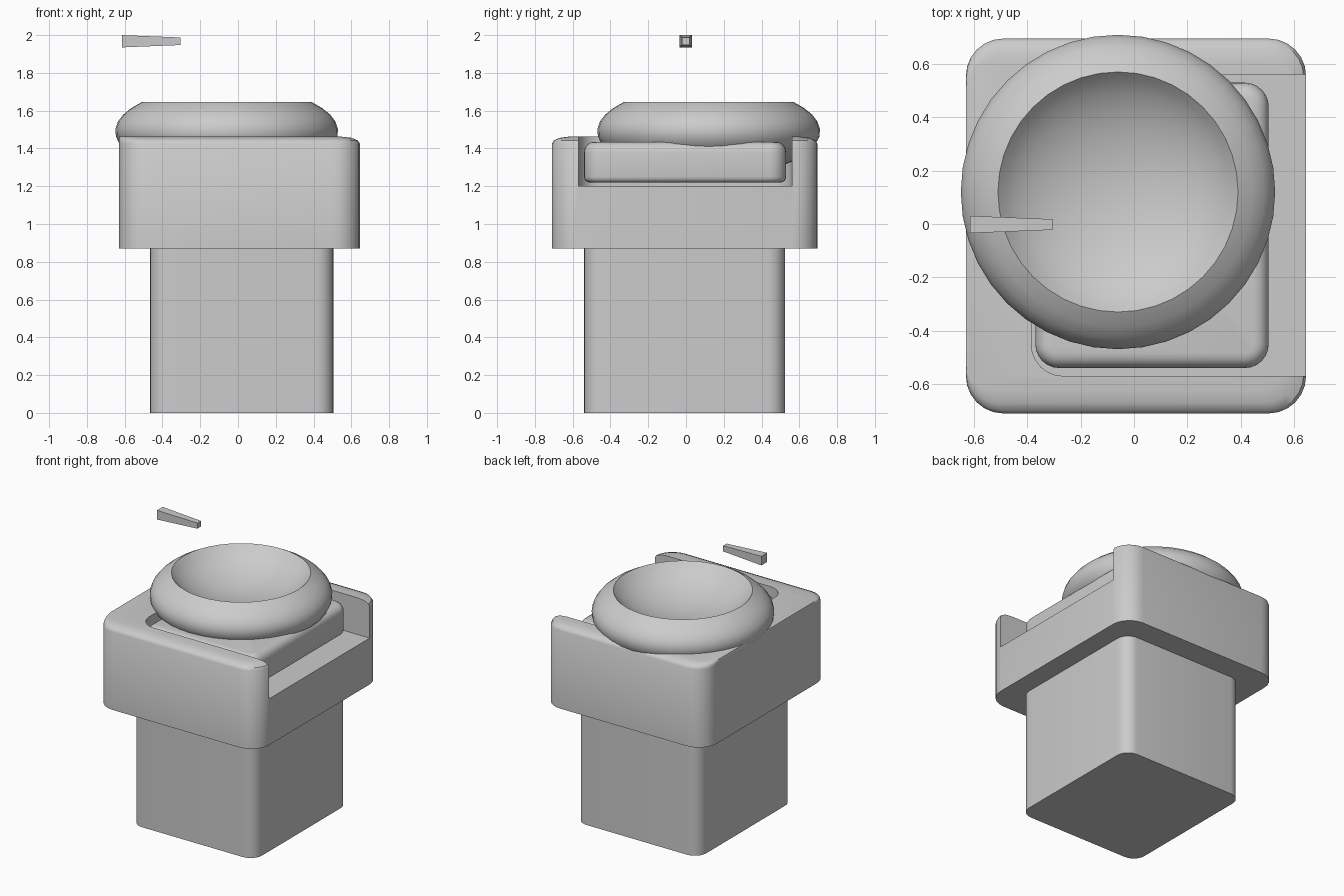
import bpy, bmesh, math

if "Cube" in bpy.data.objects:
    bpy.data.objects.remove(bpy.data.objects["Cube"])


def finish(name, bm, smooth=True):
    bmesh.ops.recalc_face_normals(bm, faces=bm.faces)
    mesh = bpy.data.meshes.new(name)
    bm.to_mesh(mesh)
    bm.free()
    ob = bpy.data.objects.new(name, mesh)
    bpy.context.collection.objects.link(ob)
    bpy.ops.object.select_all(action='DESELECT')
    bpy.context.view_layer.objects.active = ob
    ob.select_set(True)
    if smooth:
        bpy.ops.object.shade_smooth_by_angle(angle=math.radians(35))
    return ob


def rounded_rect(x0, x1, y0, y1, r, steps=6):
    pts = []
    for cx, cy, a0 in ((x1 - r, y1 - r, 0), (x0 + r, y1 - r, 90),
                       (x0 + r, y0 + r, 180), (x1 - r, y0 + r, 270)):
        for i in range(steps + 1):
            a = math.radians(a0 + 90 * i / steps)
            pts.append((cx + r * math.cos(a), cy + r * math.sin(a)))
    return pts


def loft(name, rings):
    """Stack rounded rectangles (x0, x1, y0, y1, radius, z) and cap both ends."""
    bm = bmesh.new()
    loops = [[bm.verts.new((x, y, s[5])) for x, y in rounded_rect(*s[:5])] for s in rings]
    for a, b in zip(loops, loops[1:]):
        for i in range(len(a)):
            j = (i + 1) % len(a)
            bm.faces.new((a[i], a[j], b[j], b[i]))
    bm.faces.new(loops[0])
    bm.faces.new(loops[-1])
    return finish(name, bm)


# Lower pedestal block
loft("pedestal", [(-.465, .505, -.54, .525, .09, 0), (-.465, .505, -.54, .525, .09, .88)])

# Upper housing: top edge rounded on three sides, crisp on the left
housing = loft("housing", [
    (-.63, .645, -.71, .695, .14, .87),
    (-.63, .645, -.71, .695, .14, 1.425),
    (-.63, .636, -.70, .685, .135, 1.442),
    (-.63, .605, -.67, .655, .12, 1.456),
    (-.63, .56, -.625, .61, .10, 1.462)])

# Pocket cut through the right side of the housing
pocket = loft("pocket_cutter", [(-.385, 1.0, -.57, .56, .12, 1.2), (-.385, 1.0, -.57, .56, .12, 1.7)])
pocket.hide_render = True
cut = housing.modifiers.new("pocket", 'BOOLEAN')
cut.object = pocket
cut.operation = 'DIFFERENCE'
cut.solver = 'EXACT'
bpy.context.view_layer.objects.active = housing
# The cut goes before smoothing by angle, so it is applied first
while housing.modifiers[0] != cut:
    bpy.ops.object.modifier_move_up(modifier=cut.name)
bpy.ops.object.modifier_apply(modifier=cut.name)
bpy.data.objects.remove(pocket, do_unlink=True)
bpy.ops.object.select_all(action='DESELECT')
housing.select_set(True)
bpy.ops.object.shade_smooth_by_angle(angle=math.radians(35))

# Cushion-shaped block in the pocket
rings = []
for z0, sign, b in ((1.22, 1, .03), (1.435, -1, .055)):
    part = []
    for i in range(5):
        a = math.radians(90 * i / 4)
        d = b * (1 - math.sin(a))
        part.append((-.37 + d, .505 - d, -.54 + d, .53 - d, .09 - d, z0 + sign * b * (1 - math.cos(a))))
    rings += part if sign > 0 else part[::-1]
loft("inner_block", rings)

# Dished bowl: flattened ellipsoid with an ellipsoidal hollow, lathed
profile = []
a_top = math.acos(.45 / .59)
for i in range(15):
    a = -math.pi / 2 + (a_top + math.pi / 2) * i / 14
    profile.append((.59 * math.cos(a), 1.49 + .24 * math.sin(a)))
rim_z = profile[-1][1]
t = math.asin(.45 / .5)
for i in range(1, 11):
    a = t * (1 - i / 10)
    profile.append((.5 * math.sin(a), rim_z + .3 * (math.cos(t) - math.cos(a))))
bm = bmesh.new()
verts = [bm.verts.new((r, 0, z)) for r, z in profile]
edges = [bm.edges.new(p) for p in zip(verts, verts[1:])]
bmesh.ops.spin(bm, geom=verts + edges, cent=(0, 0, 0), axis=(0, 0, 1), angle=2 * math.pi, steps=40)
bmesh.ops.remove_doubles(bm, verts=bm.verts, dist=.0005)
bowl = finish("bowl", bm)
bowl.location = (-.06, .12, 0)

# Small tapered bar floating above
bm = bmesh.new()
bmesh.ops.create_cube(bm, size=1)
for v in bm.verts:
    left = v.co.x < 0
    s = .065 if left else .04
    v.co = (-.615 if left else -.305, v.co.y * s - .002, 1.9675 + v.co.z * s)
finish("tapered_bar", bm, smooth=False)
